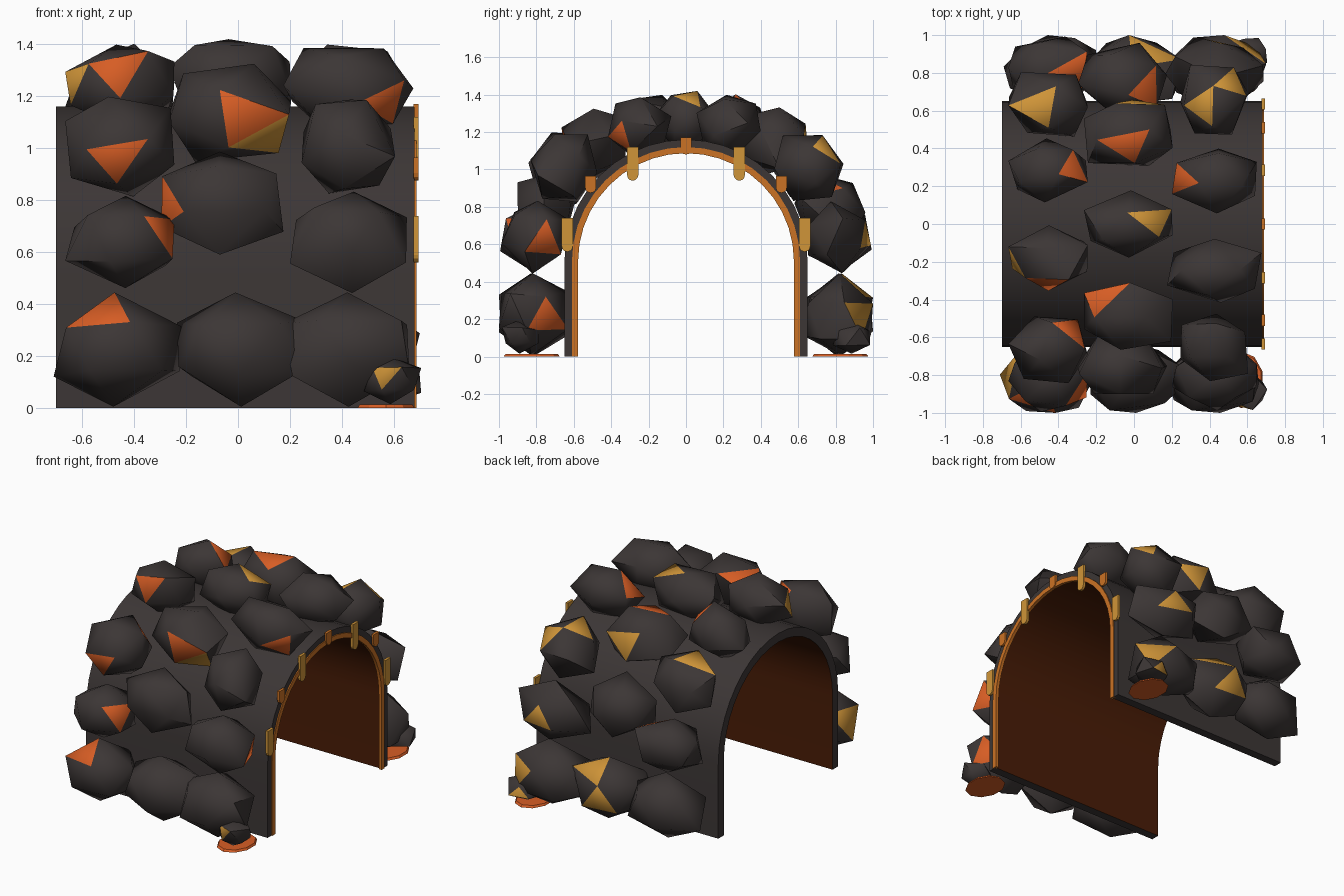
import bpy, bmesh, math, random
from mathutils import Vector, Matrix

if "Cube" in bpy.data.objects:
    bpy.data.objects.remove(bpy.data.objects["Cube"])

random.seed(7)
SPRING = 0.51  # height where the arch starts to curve


def material(name, rgb):
    m = bpy.data.materials.new(name)
    m.diffuse_color = (*rgb, 1)
    m.use_nodes = True
    m.node_tree.nodes["Principled BSDF"].inputs["Base Color"].default_value = m.diffuse_color
    return m


STONE = material("dark stone", (0.045, 0.037, 0.036))
EMBER = material("ember orange", (0.68, 0.11, 0.018))
GOLD = material("gold", (0.63, 0.30, 0.04))
AMBER = material("amber trim", (0.60, 0.17, 0.018))
LINING = material("burnt lining", (0.068, 0.012, 0.002))


def finish(bm, name, mats, smooth=None):
    bmesh.ops.recalc_face_normals(bm, faces=bm.faces[:])
    me = bpy.data.meshes.new(name)
    bm.to_mesh(me)
    bm.free()
    for m in mats:
        me.materials.append(m)
    if smooth:
        me.shade_smooth()
        me.set_sharp_from_angle(angle=math.radians(smooth))
    ob = bpy.data.objects.new(name, me)
    bpy.context.collection.objects.link(ob)


def arch_line(r, n=20):
    turns = [math.pi * i / n for i in range(n + 1)]
    return [(-r, 0)] + [(-r * math.cos(t), SPRING + r * math.sin(t)) for t in turns] + [(r, 0)]


def arch(name, r_out, r_in, x0, x1, mats):
    """Arched band along x; faces on the inner curve get the last material."""
    bm = bmesh.new()
    outer, inner = arch_line(r_out), arch_line(r_in)
    rings = [[bm.verts.new((x, y, z)) for y, z in line]
             for x, line in ((x0, outer), (x1, outer), (x1, inner), (x0, inner))]
    for k in range(4):
        a, b = rings[k], rings[(k + 1) % 4]
        for i in range(len(a) - 1):
            f = bm.faces.new((a[i], a[i + 1], b[i + 1], b[i]))
            f.material_index = len(mats) - 1 if k == 2 else 0
    for i in (0, -1):
        bm.faces.new([r[i] for r in rings])
    finish(bm, name, mats, 30)


WORDS = {"right": Vector((1, 0, 0)), "back": Vector((0, 1, 0)), "up": Vector((0, 0, 1))}
WORDS |= {"left": -WORDS["right"], "front": -WORDS["back"], "down": -WORDS["up"]}


def rock(name, pos, half, ember=(), gold=()):
    """Jittered icosahedron, half sizes along x, outwards and along the arch."""
    bm = bmesh.new()
    bmesh.ops.create_icosphere(bm, subdivisions=1, radius=1)
    spin = Matrix.Rotation(random.uniform(0, math.tau), 3, 'Z')
    for v in bm.verts:
        v.co = spin @ v.co + Vector([random.uniform(-0.1, 0.1) for _ in range(3)])
    lo = [min(v.co[i] for v in bm.verts) for i in range(3)]
    hi = [max(v.co[i] for v in bm.verts) for i in range(3)]
    side = WORDS["right"]
    out = Vector((0, pos[1], max(pos[2] - SPRING, 0))).normalized()
    turn = Matrix((side, out, side.cross(out))).transposed()
    for v in bm.verts:
        fit = [((v.co[i] - lo[i]) / (hi[i] - lo[i]) * 2 - 1) * half[i] for i in range(3)]
        v.co = turn @ Vector(fit) + Vector(pos)
    bm.normal_update()
    # glowing facets are the faces that best match a direction in words
    for index, phrases in ((1, ember), (2, gold)):
        for phrase in phrases:
            d = sum((WORDS[w] for w in phrase.split()), Vector())
            free = [f for f in bm.faces if f.material_index == 0]
            max(free, key=lambda f: f.normal.dot(d)).material_index = index
    finish(bm, name, [STONE, EMBER, GOLD], 50)


# Tunnel shell with burnt inside, and the trim around the entrance
arch("tunnel_shell", 0.65, 0.59, -0.70, 0.68, [STONE, LINING])
arch("entrance_trim", 0.61, 0.577, 0.665, 0.687, [AMBER])

# Glowing facets of each boulder: ember directions, gold directions
FACETS = {
    "front_low_left": (["front up"], ["left left up"]),
    "front_low_right": (["right back"], []),
    "front_waist_left": (["right right front"], []),
    "front_waist_middle": (["left left front"], []),
    "front_waist_right": (["right"], ["left left back"]),
    "front_shoulder_left": (["front", "right back up"], []),
    "front_shoulder_middle": (["front", "back up"], ["right front"]),
    "front_crown_left": (["front front up"], ["left"]),
    "front_crown_right": (["right front"], []),
    "front_crown_middle": ([], ["right up up"]),
    "back_crown_left": (["right right up"], []),
    "back_crown_right": (["left left front up"], []),
    "back_shoulder_middle": (["left up up"], ["back"]),
    "back_shoulder_left": ([], ["left up up"]),
    "back_shoulder_right": ([], ["back up up", "left front up up up"]),
    "back_waist_left": (["right up"], []),
    "back_waist_middle": (["right up"], []),
    "back_waist_right": ([], ["back"]),
    "back_low_middle": ([], ["back up", "back"]),
    "back_low_right": ([], ["right back back"]),
}

# Boulders: four courses climbing the arch, three columns, on both sides
COURSES = ["low", "waist", "shoulder", "crown"]
COLUMNS = {"left": (-0.455, 0.21), "middle": (-0.03, 0.235), "right": (0.425, 0.225)}
CLIMB = {"waist": 9, "shoulder": 38, "crown": 72}  # degrees up the curve
# a few stones are wider or narrower than their column
WIDTH = {"front_shoulder_right": 0.18, "back_shoulder_right": 0.18,
         "front_crown_right": 0.25, "back_waist_right": 0.26, "back_low_right": 0.265}
for s, side in ((-1, "front"), (1, "back")):
    for course in COURSES:
        for column, (x, half_x) in COLUMNS.items():
            if course == "crown" and column == "middle" and side == "back":
                continue  # a single boulder on the ridge
            name = f"{side}_{course}_{column}"
            half = [half_x, 0.17, 0.195]
            if course == "low":  # bigger stones on the ground
                y, z = 0.815, 0.225
                half = [0.245, 0.185, 0.22]
                x += 0.04 if column == "middle" else 0.01 * s
            else:
                # middle column sits half a course higher
                a = CLIMB[course] + (15 if column == "middle" else 0)
                if course == "waist":
                    if column == "middle":
                        a, half[2] = 20, 0.21
                        x -= 0.03
                    elif column == "left":
                        half[2] = 0.178
                if course == "crown":
                    a = {"middle": 90, "left": a - 4 * s, "right": a + s}[column]
                    half[1:] = [0.16, 0.178]
                if course == "shoulder":
                    half[2] = 0.21
                r = 0.82 - 0.07 * min(1, max(0, (a - 45) / 30))
                a = math.radians(a)
                y, z = r * math.cos(a), SPRING + r * math.sin(a)
            half[0] = WIDTH.get(name, half[0])
            rock("boulder_" + name, (x, s * y, z), half, *FACETS.get(name, ((), ())))

# Small stones resting on glowing puddles beside the entrance
for s, side in ((-1, "front"), (1, "back")):
    rock(f"small_stone_{side}", (0.595, s * 0.885, 0.105), (0.11, 0.1, 0.09), [], [side])
    bm = bmesh.new()
    bmesh.ops.create_cone(bm, cap_ends=True, segments=10, radius1=1, radius2=0.93, depth=1)
    bmesh.ops.scale(bm, vec=(0.115, 0.15, 0.014), verts=bm.verts)
    bmesh.ops.translate(bm, vec=(0.57, s * 0.825, 0.007), verts=bm.verts)
    finish(bm, f"glowing_puddle_{side}", [EMBER])


def drip(name, y, top, length, mat, r=0.03):
    """Hanging plate with a rounded lower end."""
    low = top - length + r
    turns = [math.pi * i / 6 for i in range(7)]
    pts = [(y + r, top), (y - r, top)]
    pts += [(y - r * math.cos(t), low - r * math.sin(t)) for t in turns]
    bm = bmesh.new()
    f = bm.faces.new([bm.verts.new((0.676, a, b)) for a, b in pts])
    ext = bmesh.ops.extrude_face_region(bm, geom=[f])
    moved = [g for g in ext["geom"] if isinstance(g, bmesh.types.BMVert)]
    bmesh.ops.translate(bm, vec=(0.018, 0, 0), verts=moved)
    finish(bm, name, [mat])


# Drips hanging around the entrance
drip("drip_top", 0, 1.17, 0.09, AMBER)
for s, side in ((-1, "front"), (1, "back")):
    drip(f"drip_low_{side}", s * 0.635, 0.74, 0.18, GOLD)
    drip(f"drip_high_{side}", s * 0.285, 1.12, 0.18, GOLD)
    drip(f"drip_short_{side}", s * 0.51, 0.965, 0.09, AMBER)
